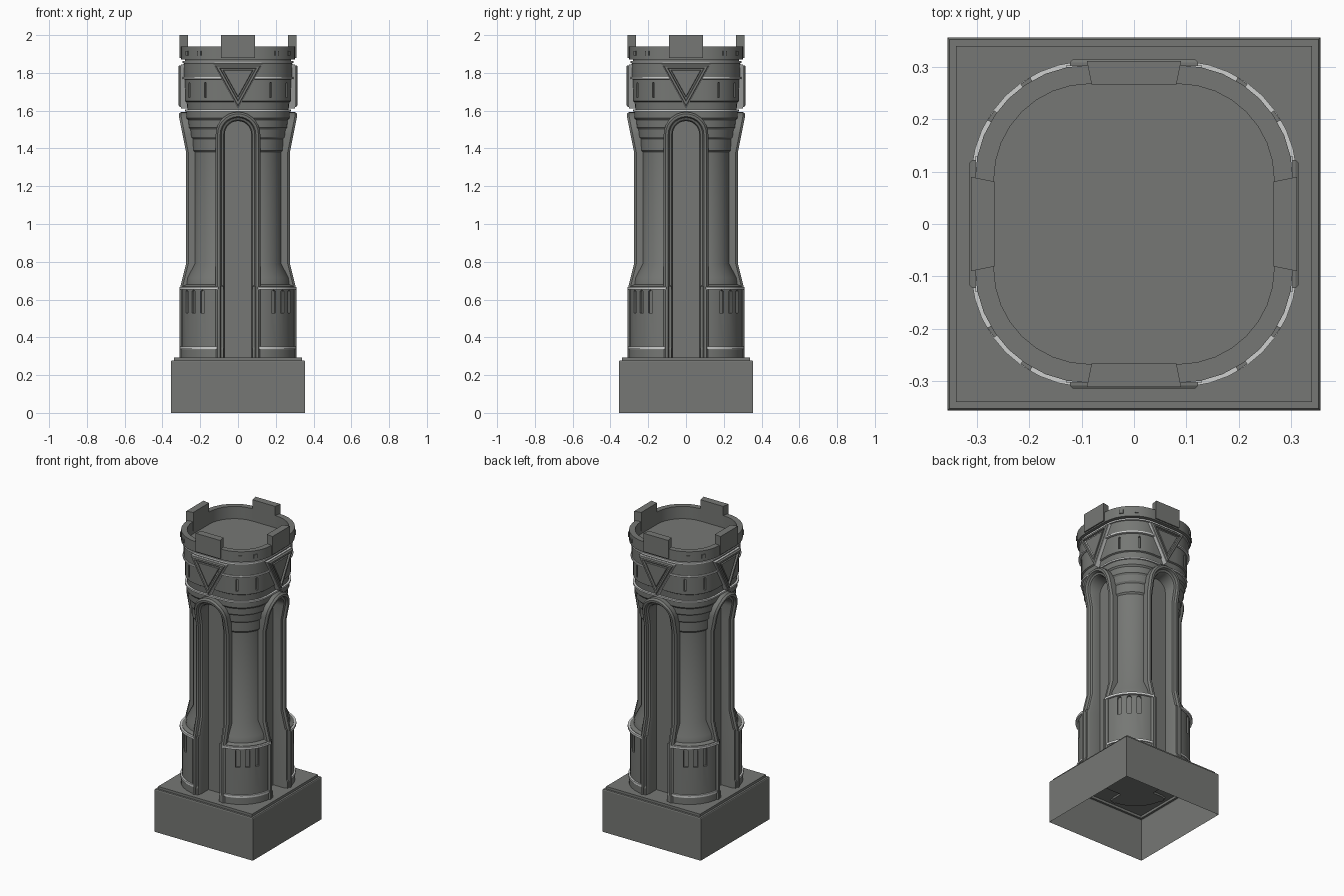
import bpy, bmesh
from math import pi, sin, cos, radians
from mathutils import Matrix, Vector

if "Cube" in bpy.data.objects:
    bpy.data.objects.remove(bpy.data.objects["Cube"])

FLAT = 0.085          # half width of the flat on each side of the rounded-square plan
QUARTERS = [Matrix.Rotation(k * pi / 2, 4, 'Z') for k in range(4)]


def material(name, rgb):
    m = bpy.data.materials.new(name)
    m.diffuse_color = (*rgb, 1)
    m.use_nodes = True
    m.node_tree.nodes["Principled BSDF"].inputs["Base Color"].default_value = m.diffuse_color
    return m


STONE = material("grey stone", (0.18, 0.186, 0.176))
TRIM = material("pale trim", (0.62, 0.63, 0.62))


def skin(bm, rings, M=Matrix(), closed=True, loop=False, cap0=True, cap1=True):
    """Join a list of point rings with quads, optionally capping the ends."""
    vs = [[bm.verts.new(M @ Vector(p)) for p in r] for r in rings]
    n = len(vs[0])
    pairs = list(zip(vs, vs[1:])) + ([(vs[-1], vs[0])] if loop else [])
    for a, b in pairs:
        for i in range(n if closed else n - 1):
            j = (i + 1) % n
            bm.faces.new((a[i], a[j], b[j], b[i]))
    if not loop:
        if cap0:
            bm.faces.new(vs[0])
        if cap1:
            bm.faces.new(vs[-1])


def finish(name, bm, mat, smooth=True):
    bmesh.ops.recalc_face_normals(bm, faces=bm.faces)
    me = bpy.data.meshes.new(name)
    bm.to_mesh(me)
    bm.free()
    me.materials.append(mat)
    ob = bpy.data.objects.new(name, me)
    bpy.context.collection.objects.link(ob)
    if smooth:
        soften(ob)
    return ob


def activate(ob):
    bpy.ops.object.select_all(action='DESELECT')
    ob.select_set(True)
    bpy.context.view_layer.objects.active = ob


def soften(ob):
    activate(ob)
    bpy.ops.object.shade_smooth_by_angle(angle=radians(28))


def arc(h, z, a0=0, a1=90, n=8):
    """Corner arc of the rounded square with half width h."""
    r = h - FLAT
    ts = [radians(a0 + (a1 - a0) * i / n) for i in range(n + 1)]
    return [Vector((FLAT + r * cos(t), FLAT + r * sin(t), z)) for t in ts]


def plan(h, z):
    return [M @ p for M in QUARTERS for p in arc(h, z)]


def arch_path(r, foot=0.28, spring=1.475, n=14):
    """Outline of a tall round-headed arch as (x, z)."""
    zs = [foot, 0.65, 0.79, 1.38]
    left = [(-r, z) for z in zs]
    head = [(r * cos(pi - pi * i / n), spring + r * sin(pi * i / n)) for i in range(n + 1)]
    return left + head + [(r, z) for z in reversed(zs)]


def depth(z):
    """How far the ribs stand out at height z."""
    pts = [(0.0, .31), (.65, .31), (.79, .275), (1.38, .275), (1.57, .313), (3, .313)]
    for (z0, d0), (z1, d1) in zip(pts, pts[1:]):
        if z <= z1:
            return d0 + (d1 - d0) * (z - z0) / (z1 - z0)


# Square plinth, open underneath, with a small ledge
bm = bmesh.new()
steps = [(.355, 0), (.355, .272), (.352, .277), (.339, .277), (.339, .293)]
skin(bm, [[(h, h, z), (-h, h, z), (-h, -h, z), (h, -h, z)] for h, z in steps], cap0=False)
finish("plinth", bm, STONE, False)

# Tower body: wide foot, slim shaft, stepped capital, drum, parapet and roof floor
body_profile = [
    (.304, .28), (.304, .335), (.298, .345), (.298, .67), (.275, .68), (.27, .715),
    (.232, .79), (.232, 1.38), (.24, 1.39), (.242, 1.45), (.25, 1.46), (.254, 1.50),
    (.262, 1.51), (.264, 1.55), (.272, 1.56), (.272, 1.60), (.268, 1.605), (.272, 1.645),
    (.28, 1.65), (.28, 1.765), (.288, 1.77), (.288, 1.85), (.280, 1.855), (.280, 1.87),
    (.303, 1.872), (.303, 1.94), (.267, 1.94), (.267, 1.86)]
bm = bmesh.new()
skin(bm, [plan(h, z) for h, z in body_profile])
body = finish("tower_body", bm, STONE, False)

# Cutters: four tall niches, arched slits in the foot, narrow slots in the drum
bm = bmesh.new()


def slot(M, angle, radius, w, z0, z1):
    T = M @ Matrix.Translation((FLAT, FLAT, 0)) @ Matrix.Rotation(radians(angle - 90), 4, 'Z')
    head = [(w * cos(pi * i / 6), z1 - w + w * sin(pi * i / 6)) for i in range(7)]
    out = [(w, z0)] + head + [(-w, z0)]
    skin(bm, [[(x, y, z) for x, z in out] for y in (radius - .015, radius + .03)], T)


for M in QUARTERS:
    skin(bm, [[(x, y, z) for x, z in arch_path(.076, .2)] for y in (.205, .4)], M)
    for a in (29, 45, 61):
        slot(M, a, .213, .013, .53, .65)
    for a in (27, 63):
        slot(M, a, .195, .006, 1.67, 1.75)
cutter = finish("niche_cutter", bm, STONE, False)
cutter.hide_render = True
cut = body.modifiers.new("niches", 'BOOLEAN')
cut.object, cut.operation, cut.solver = cutter, 'DIFFERENCE', 'EXACT'
activate(body)
bpy.ops.object.modifier_apply(modifier=cut.name)
bpy.data.objects.remove(cutter)
soften(body)

# Stepped arch ribs framing each niche: (radius, inset from rib face), None = back
rib_section = [(.118, None), (.118, .012), (.108, 0), (.094, 0), (.088, .014),
               (.076, .018), (.070, .03), (.070, None)]
bm = bmesh.new()
for M in QUARTERS:
    paths = [arch_path(r) for r, _ in rib_section]
    rings = []
    for i in range(len(paths[0])):
        ring = []
        for path, (r, inset) in zip(paths, rib_section):
            x, z = path[i]
            ring.append((x, .195 if inset is None else depth(z) - inset, z))
        rings.append(ring)
    skin(bm, rings, M)
finish("arch_ribs", bm, STONE)

# Pale mouldings on the corner columns of the foot
bm = bmesh.new()
for M in QUARTERS:
    for h, z in ((.308, .345), (.311, .66)):
        loops = [arc(hh, zz, 5, 85) for hh, zz in
                 ((h - .02, z - .007), (h, z - .007), (h, z + .007), (h - .02, z + .007))]
        skin(bm, list(zip(*loops)), M)
finish("foot_mouldings", bm, TRIM)

# Pale mouldings round the drum
bm = bmesh.new()
for h, z in ((.281, 1.60), (.294, 1.772), (.294, 1.858)):
    skin(bm, [plan(h - .02, z - .005), plan(h, z - .005),
              plan(h, z + .005), plan(h - .02, z + .005)], loop=True)
finish("drum_mouldings", bm, TRIM)


# Inverted triangular shields on each side of the drum, with pale edging
def triangle(s, y):
    c = 1.767
    return [(-.122 * s, y, c + .073 * s), (.122 * s, y, c + .073 * s), (0, y, c - .147 * s)]


shield, edging = bmesh.new(), bmesh.new()
for M in QUARTERS:
    skin(shield, [triangle(s, y) for s, y in (
        (1, .25), (1, .308), (.95, .314), (.80, .314), (.76, .302), (.66, .302), (.62, .309))], M)
    skin(edging, [triangle(1.06, .25), triangle(1.06, .302)], M)
finish("triangle_shields", shield, STONE, False)
finish("shield_edging", edging, TRIM, False)

# Merlons on the parapet
bm = bmesh.new()
for M in QUARTERS:
    skin(bm, [[(-.081, .266, z), (.081, .266, z), (.09, .311, z), (-.09, .311, z)]
              for z in (1.88, 2.0)], M)
finish("merlons", bm, STONE, False)

# Small square studs round the parapet
bm = bmesh.new()
for M in QUARTERS:
    for a in (33, 57):
        T = (M @ Matrix.Translation((FLAT, FLAT, 1.905))
             @ Matrix.Rotation(radians(a), 4, 'Z') @ Matrix.Translation((.217, 0, 0))
             @ Matrix.Diagonal((.014, .022, .024, 1)))
        bmesh.ops.create_cube(bm, size=1, matrix=T)
finish("parapet_studs", bm, STONE, False)
